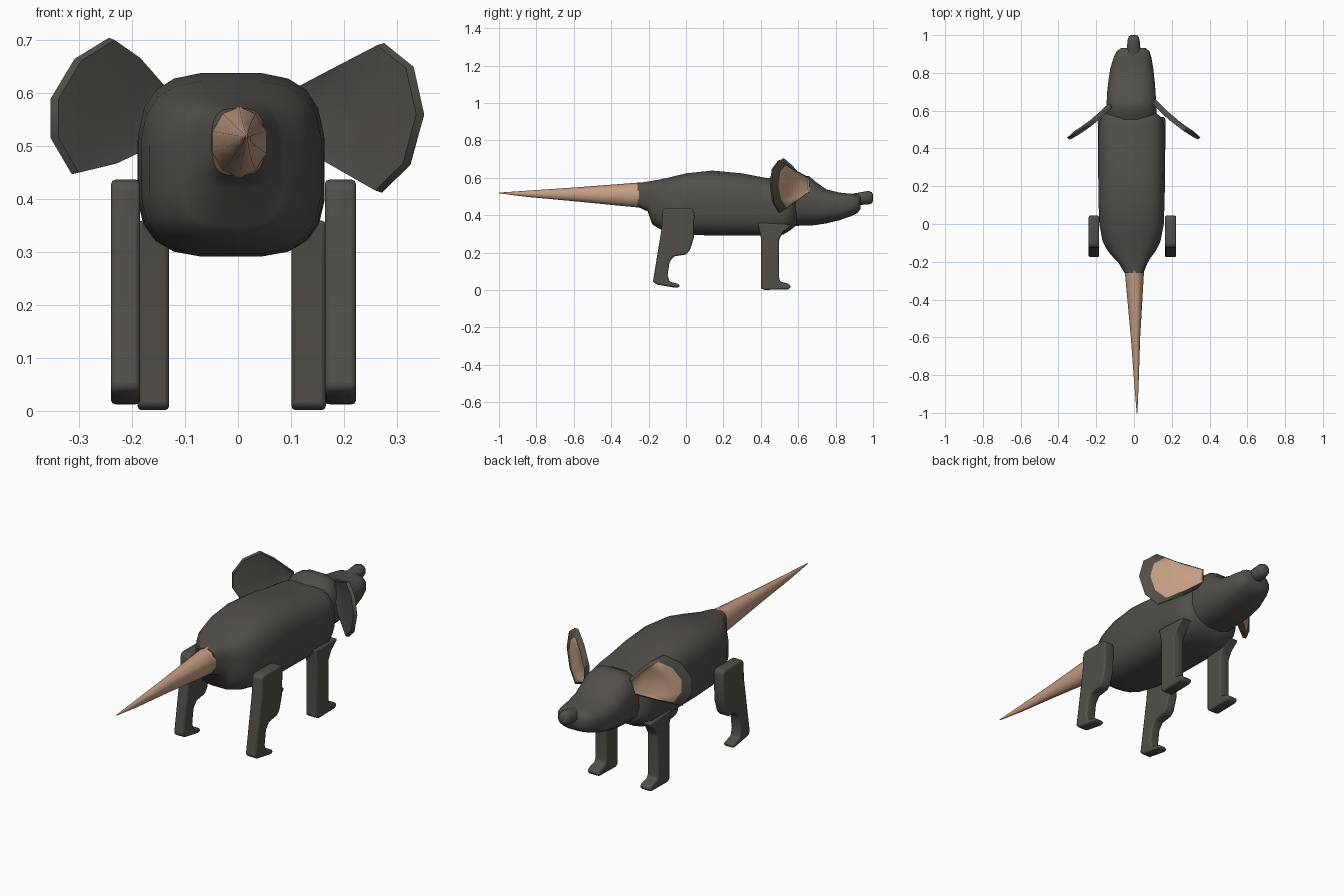
import bpy, bmesh, math


def material(name, rgb):
    m = bpy.data.materials.new(name)
    m.diffuse_color = (*rgb, 1)
    return m


GREY = material("dark grey fur", (0.085, 0.078, 0.068))
PINK = material("pink skin", (0.56, 0.34, 0.23))
GREEN = material("bright green", (0.0, 0.8, 0.0))


def finish(name, bm, mats, angle=40, bevel=0, subsurf=0):
    bmesh.ops.recalc_face_normals(bm, faces=bm.faces)
    me = bpy.data.meshes.new(name)
    bm.to_mesh(me)
    bm.free()
    ob = bpy.data.objects.new(name, me)
    bpy.context.collection.objects.link(ob)
    for m in mats:
        me.materials.append(m)
    if bevel:
        mod = ob.modifiers.new("round", 'BEVEL')
        mod.width, mod.segments = bevel, 2
        mod.limit_method, mod.angle_limit = 'ANGLE', math.radians(25)
    bpy.ops.object.select_all(action='DESELECT')
    ob.select_set(True)
    bpy.context.view_layer.objects.active = ob
    bpy.ops.object.shade_smooth_by_angle(angle=math.radians(angle))
    return ob


def loft(name, stations, sides, power, mat, angle=50):
    """Skin rounded sections (y, z low, z high, x centre, half width) along y."""
    bm = bmesh.new()
    rings = []
    for y, lo, hi, cx, hw in stations:
        ring = []
        for i in range(sides):
            a = 2 * math.pi * (i + 0.5) / sides
            c, s = math.cos(a), math.sin(a)
            px = math.copysign(abs(c) ** (2 / power), c) * hw
            pz = math.copysign(abs(s) ** (2 / power), s) * (hi - lo) / 2
            ring.append(bm.verts.new((cx + px, y, (lo + hi) / 2 + pz)))
        rings.append(ring)
    for a, b in zip(rings, rings[1:]):
        for i in range(sides):
            j = (i + 1) % sides
            bm.faces.new((a[i], a[j], b[j], b[i]))
    bm.faces.new(rings[0])
    bm.faces.new(rings[-1])
    return finish(name, bm, [mat], angle)


def slab(name, profile, x0, x1, bevel):
    """Extrude a side profile of (y, z) points across x."""
    bm = bmesh.new()
    a = [bm.verts.new((x0, y, z)) for y, z in profile]
    b = [bm.verts.new((x1, y, z)) for y, z in profile]
    bm.faces.new(a)
    bm.faces.new(b)
    for i in range(len(a)):
        j = (i + 1) % len(a)
        bm.faces.new((a[i], a[j], b[j], b[i]))
    return finish(name, bm, [GREY], 50, bevel)


# Body from rump to chest
loft("body", [
    (-0.26, 0.445, 0.572, 0.0, 0.05), (-0.205, 0.42, 0.58, -0.005, 0.078),
    (-0.18, 0.35, 0.585, -0.01, 0.098), (-0.14, 0.325, 0.592, -0.012, 0.13),
    (-0.09, 0.31, 0.603, -0.013, 0.155), (0.0, 0.295, 0.625, -0.013, 0.172),
    (0.14, 0.29, 0.64, -0.013, 0.177), (0.3, 0.29, 0.625, -0.013, 0.178),
    (0.42, 0.29, 0.602, -0.013, 0.178), (0.52, 0.295, 0.59, -0.013, 0.175),
    (0.56, 0.32, 0.585, -0.013, 0.165), (0.59, 0.345, 0.575, -0.015, 0.13)],
    20, 3.2, GREY)

# Head with brow ridge and muzzle
loft("head", [
    (0.52, 0.33, 0.575, -0.014, 0.125), (0.57, 0.34, 0.592, -0.014, 0.135),
    (0.61, 0.342, 0.615, -0.014, 0.135), (0.66, 0.342, 0.61, -0.014, 0.132),
    (0.70, 0.347, 0.575, -0.014, 0.13), (0.75, 0.355, 0.54, -0.013, 0.125),
    (0.82, 0.372, 0.522, -0.012, 0.116), (0.88, 0.393, 0.516, -0.008, 0.102),
    (0.915, 0.41, 0.513, -0.005, 0.088), (0.932, 0.43, 0.503, -0.003, 0.065)],
    16, 2.7, GREY)

# Nose
loft("nose", [
    (0.89, 0.455, 0.515, -0.002, 0.04), (0.935, 0.455, 0.523, -0.002, 0.037),
    (0.975, 0.458, 0.53, -0.002, 0.033), (0.993, 0.463, 0.523, -0.002, 0.027),
    (1.0, 0.475, 0.512, -0.002, 0.015)], 10, 2.2, GREY)

# Bare tapering tail
loft("tail", [
    (-0.245, 0.44, 0.575, 0.002, 0.054), (-0.6, 0.475, 0.548, 0.008, 0.026),
    (-0.85, 0.498, 0.531, 0.013, 0.012), (-1.0, 0.517, 0.521, 0.016, 0.002)],
    10, 2, PINK)

# Legs, each with a forward pointing foot
FRONT = [(0.385, 0.36), (0.40, 0.28), (0.40, 0.008), (0.42, 0.001), (0.55, 0.003),
         (0.562, 0.02), (0.545, 0.035), (0.505, 0.045), (0.498, 0.06),
         (0.498, 0.27), (0.52, 0.31), (0.57, 0.35)]
HIND = [(-0.125, 0.425), (-0.11, 0.437), (0.03, 0.437), (0.045, 0.42), (0.042, 0.28),
        (0.02, 0.21), (0.0, 0.19), (-0.065, 0.18), (-0.088, 0.15), (-0.098, 0.08),
        (-0.088, 0.045), (-0.04, 0.033), (-0.032, 0.018), (-0.05, 0.011),
        (-0.16, 0.03), (-0.177, 0.045), (-0.13, 0.33)]
for side, fx, hx in (("left", (-0.19, -0.13), (-0.24, -0.185)),
                     ("right", (0.101, 0.166), (0.164, 0.223))):
    slab("front_leg_" + side, FRONT, *fx, 0.014)
    slab("hind_leg_" + side, HIND, *hx, 0.012)


def ear(name, outline, base, depth):
    """Dished ear: grey back and rim, pink inset toward the base."""
    bm = bmesh.new()
    sx = 1 if base[0] > 0 else -1
    n = len(outline)

    def at(x, z, lift):
        t = min(1, max(0, (abs(x) - 0.10) / 0.25))
        y = 0.645 - 0.27 * t + 0.075 * t * t
        return bm.verts.new((x + sx * lift * 0.5, y + lift * 0.8, z))

    def scaled(k):
        return [(base[0] + (x - base[0]) * k, base[1] + (z - base[1]) * k)
                for x, z in outline]

    rings = [[at(x, z, 0.0) for x, z in scaled(0.55)],
             [at(x, z, -0.008) for x, z in scaled(0.97)],
             [at(x, z, 0.008) for x, z in outline],
             [at(x, z, 0.022) for x, z in scaled(0.8)],
             [at(x, z, 0.014) for x, z in scaled(0.55)]]
    for k in range(4):
        a, b = rings[k], rings[k + 1]
        for i in range(n):
            j = (i + 1) % n
            f = bm.faces.new((a[i], a[j], b[j], b[i]))
            mid = f.calc_center_median()
            if k == 3:
                f.material_index = 1
            # Green lower rim on the right ear
            elif k == 1 and sx > 0 and mid.z < 0.45 and mid.x < 0.25:
                f.material_index = 2
    bm.faces.new(rings[0])
    bm.faces.new(rings[-1]).material_index = 1
    finish(name, bm, [GREY, PINK, GREEN], 45)


ear("ear_left", [(-0.12, 0.59), (-0.19, 0.67), (-0.24, 0.705), (-0.305, 0.665),
                 (-0.35, 0.59), (-0.35, 0.515), (-0.31, 0.447), (-0.235, 0.465),
                 (-0.14, 0.51)], (-0.14, 0.56), 0.02)
ear("ear_right", [(0.10, 0.605), (0.195, 0.655), (0.272, 0.695), (0.328, 0.65),
                  (0.348, 0.56), (0.322, 0.465), (0.268, 0.412), (0.17, 0.468),
                  (0.10, 0.52)], (0.11, 0.56), 0.02)
